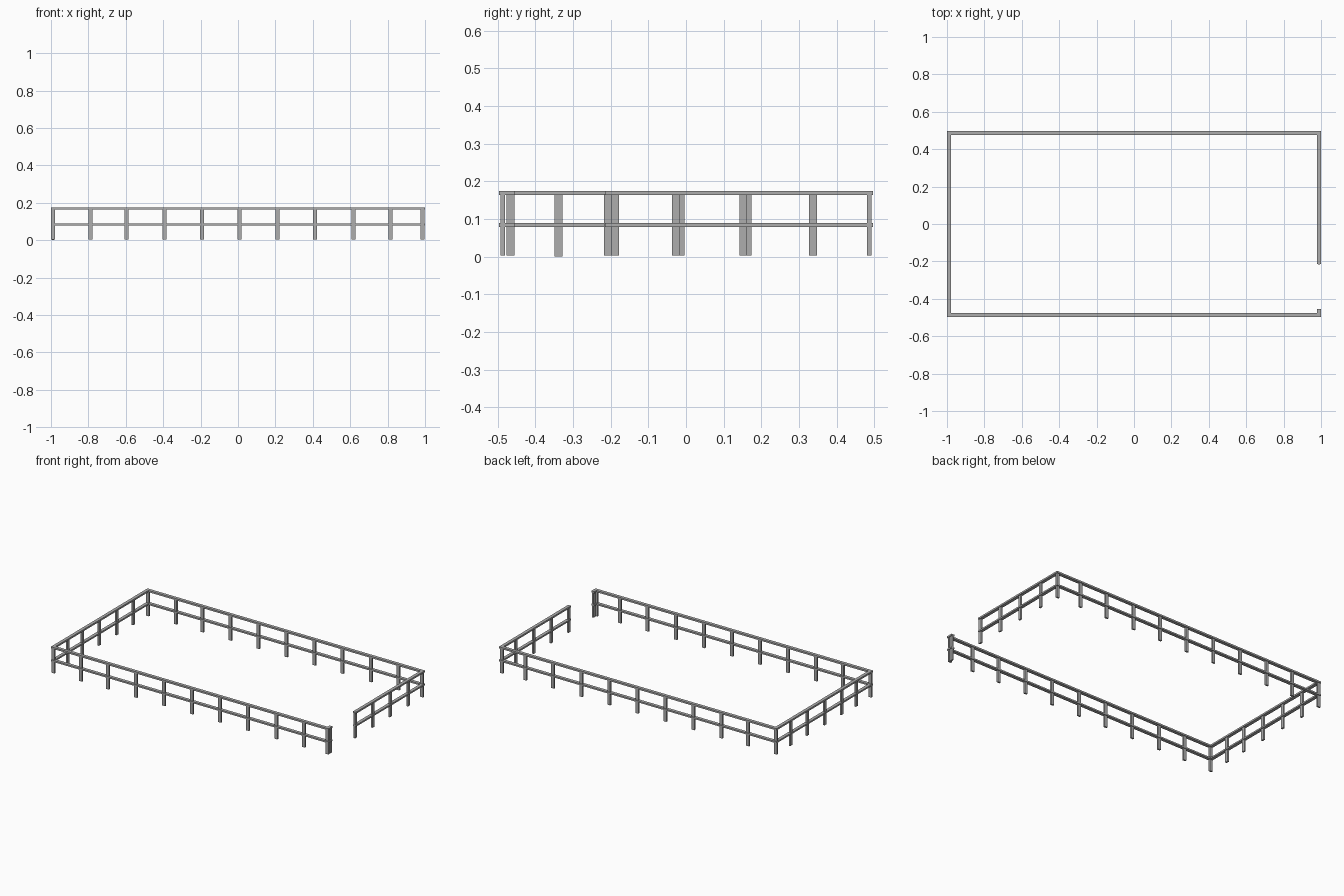
import bpy

if "Cube" in bpy.data.objects:
    bpy.data.objects.remove(bpy.data.objects["Cube"])

RAIL_W = 0.021            # rail depth, seen from above
POST_W, POST_T = 0.021, 0.011
XC, YC = 0.9895, 0.4865   # centre lines of the fence sides

# dark grey paint
paint = bpy.data.materials.new("dark_grey")
paint.diffuse_color = (0.42, 0.42, 0.42, 1)
paint.use_nodes = True
paint.node_tree.nodes["Principled BSDF"].inputs["Base Color"].default_value = paint.diffuse_color


def box(name, x0, x1, y0, y1, z0, z1):
    verts = [(x, y, z) for z in (z0, z1)
             for x, y in ((x0, y0), (x1, y0), (x1, y1), (x0, y1))]
    faces = [(3, 2, 1, 0), (4, 5, 6, 7), (0, 1, 5, 4),
             (1, 2, 6, 5), (2, 3, 7, 6), (3, 0, 4, 7)]
    mesh = bpy.data.meshes.new(name)
    mesh.from_pydata(verts, [], faces)
    mesh.materials.append(paint)
    ob = bpy.data.objects.new(name, mesh)
    bpy.context.collection.objects.link(ob)
    return ob


def post(name, x, y, along_x, z0=0.003):
    hx, hy = (POST_W / 2, POST_T / 2) if along_x else (POST_T / 2, POST_W / 2)
    box(name, x - hx, x + hx, y - hy, y + hy, z0, 0.166)


h = RAIL_W / 2

# top and middle rails on every side, with the gate gap on the right
for level, z0, z1 in (("top", 0.163, 0.174), ("middle", 0.079, 0.089)):
    for side, y in (("front", -YC), ("back", YC)):
        box(f"{side}_{level}_rail", -1, 1, y - h, y + h, z0, z1)
    inner = YC - h
    box(f"left_{level}_rail", -XC - h, -XC + h, -inner, inner, z0, z1)
    box(f"right_{level}_rail", XC - h, XC + h, -0.215, inner, z0, z1)
    box(f"gate_stub_{level}_rail", XC - h, XC + h, -inner, -0.455, z0, z1)

# front and back posts
for side, y in (("front", -YC), ("back", YC)):
    for i, x in enumerate((-0.989, -0.789, -0.596, -0.394, -0.192, 0.009,
                           0.212, 0.412, 0.617, 0.815, 0.986)):
        post(f"{side}_post_{i}", x, y, True)

# left posts
for i, y in enumerate((0.337, 0.164, -0.015, -0.188, -0.339)):
    post(f"left_post_{i}", -XC, y, False, 0.0 if i == 4 else 0.003)

# right posts, the last two standing beside the gate gap
for i, y in enumerate((0.337, 0.152, -0.027, -0.207, -0.466)):
    post(f"right_post_{i}", XC, y, False)
